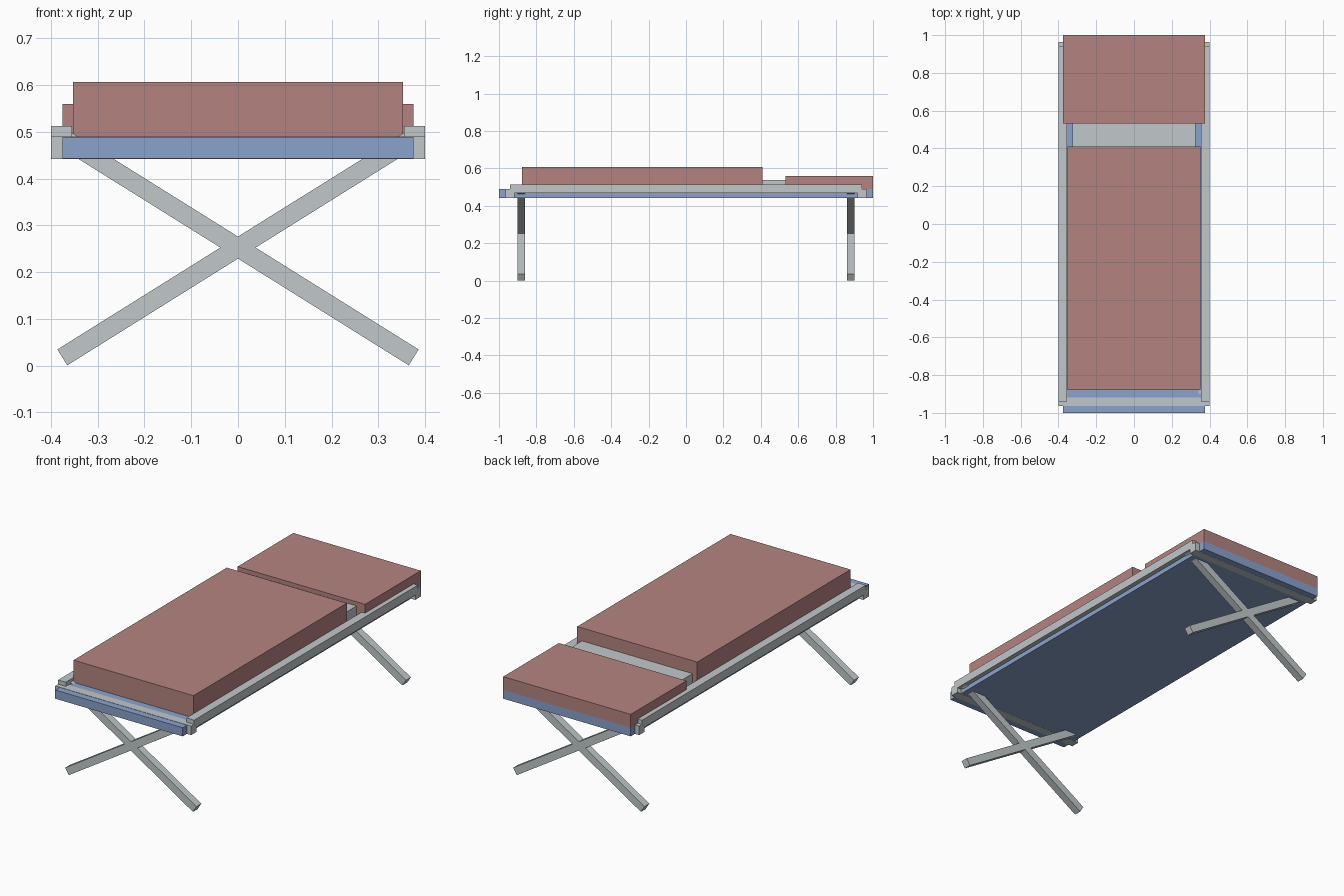
import bpy
import math

if "Cube" in bpy.data.objects:
    bpy.data.objects.remove(bpy.data.objects["Cube"])


def material(name, rgb):
    m = bpy.data.materials.new(name)
    m.diffuse_color = (*rgb, 1.0)
    m.use_nodes = True
    m.node_tree.nodes["Principled BSDF"].inputs["Base Color"].default_value = m.diffuse_color
    return m


RED = material("dusty red fabric", (0.456, 0.231, 0.216))
BLUE = material("blue canvas", (0.254, 0.366, 0.604))
GREY = material("pale grey frame", (0.533, 0.578, 0.591))


def box(name, lo, hi, mat, tilt=0.0):
    """Axis-aligned box from two corners, optionally tilted about its y axis."""
    centre = [(a + b) / 2 for a, b in zip(lo, hi)]
    bpy.ops.mesh.primitive_cube_add(size=1, location=centre, rotation=(0, tilt, 0))
    ob = bpy.context.object
    ob.name = name
    ob.scale = [b - a for a, b in zip(lo, hi)]
    bpy.ops.object.transform_apply(location=False, rotation=False, scale=True)
    ob.data.materials.append(mat)
    return ob


# Canvas deck
box("canvas_deck", (-0.375, -1, 0.443), (0.375, 1, 0.489), BLUE)

# Mattress, head pillow and the sheet pad showing between them
box("mattress", (-0.353, -0.878, 0.489), (0.353, 0.41, 0.607), RED)
box("pillow", (-0.375, 0.532, 0.489), (0.375, 1, 0.56), RED)
box("sheet_pad", (-0.325, 0.38, 0.489), (0.325, 0.56, 0.538), GREY)

# Side rails
for side, s in (("left", -1), ("right", 1)):
    x0, x1 = sorted((s * 0.355, s * 0.4))
    box(f"{side}_rail", (x0, -0.94, 0.468), (x1, 0.94, 0.513), GREY)

# End crossbars and crossed legs
CZ, HALF_LEN, HALF_W = 0.2525, 0.443, 0.02
for end, s in (("front", -1), ("back", 1)):
    y0, y1 = sorted((s * 0.918, s * 0.964))
    box(f"{end}_crossbar", (-0.4, y0, 0.4425), (0.4, y1, 0.4905), GREY)
    for label, t in (("rising", -1), ("falling", 1)):
        box(f"{end}_{label}_leg",
            (-HALF_LEN, s * 0.88 - HALF_W, CZ - HALF_W),
            (HALF_LEN, s * 0.88 + HALF_W, CZ + HALF_W),
            GREY, t * math.radians(32))
